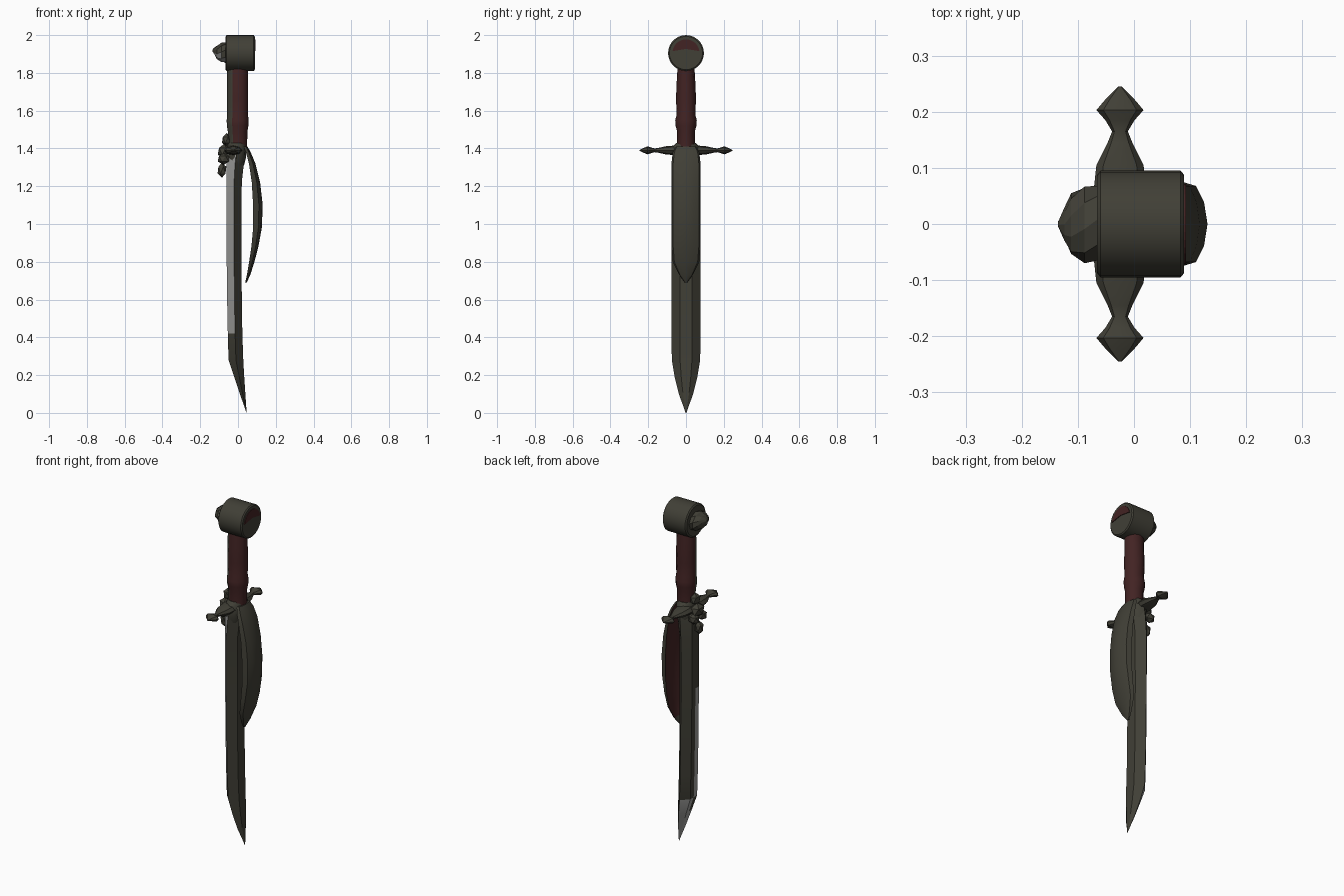
import bpy, bmesh, math

cube = bpy.data.objects.get("Cube")
if cube:
    bpy.data.objects.remove(cube, do_unlink=True)


def material(name, rgb, rough=0.7):
    m = bpy.data.materials.new(name)
    m.use_nodes = True
    m.diffuse_color = (*rgb, 1)
    node = m.node_tree.nodes["Principled BSDF"]
    node.inputs["Base Color"].default_value = (*rgb, 1)
    node.inputs["Roughness"].default_value = rough
    return m


OLIVE = material("dark olive metal", (0.052, 0.050, 0.037))
RED = material("dark red leather", (0.055, 0.017, 0.017))
STEEL = material("bright steel", (0.34, 0.34, 0.33))


def finish(name, bm, mats, rule=None, angle=35):
    """Turn a bmesh into an object, colouring faces by an optional rule."""
    bmesh.ops.recalc_face_normals(bm, faces=bm.faces[:])
    bm.normal_update()
    if rule:
        for f in bm.faces:
            f.material_index = int(rule(f.calc_center_median(), f.normal))
    me = bpy.data.meshes.new(name)
    bm.to_mesh(me)
    bm.free()
    ob = bpy.data.objects.new(name, me)
    bpy.context.collection.objects.link(ob)
    for m in mats:
        me.materials.append(m)
    if angle:
        bpy.ops.object.select_all(action='DESELECT')
        ob.select_set(True)
        bpy.context.view_layer.objects.active = ob
        bpy.ops.object.shade_smooth_by_angle(angle=math.radians(angle))
    return ob


def loft(name, rings, mats, rule=None, angle=35):
    """Skin a list of equal-length rings and cap both ends."""
    bm = bmesh.new()
    loops = [[bm.verts.new(p) for p in r] for r in rings]
    n = len(loops[0])
    for a, b in zip(loops, loops[1:]):
        for i in range(n):
            j = (i + 1) % n
            bm.faces.new((a[i], a[j], b[j], b[i]))
    bm.faces.new(loops[0])
    bm.faces.new(loops[-1])
    return finish(name, bm, mats, rule, angle)


def circle(n, start=0.0):
    return [(math.cos(start + math.tau * i / n), math.sin(start + math.tau * i / n))
            for i in range(n)]


# Blade: bevelled section with a flat on each side, sweeping to the point
def blade_ring(z, back, front, w):
    mid, flat = (back + front) / 2, 0.42 * w
    return [(back, 0, z), (back, -flat, z), (mid, -w, z), (front, -flat, z),
            (front, flat, z), (mid, w, z), (back, flat, z)]


def blade_colour(c, n):
    if n.x > -0.2:
        return False
    if c.z < 0.28:
        return c.y > -0.012
    if n.y < -0.3:
        return c.z > 0.42
    return abs(n.y) < 0.3 and c.y < 0 and c.z < 0.92


blade = [(1.40, -.055, .04, .070), (1.31, -.062, .030, .076), (1.22, -.062, .020, .077),
         (.92, -.061, .018, .077), (.62, -.058, .020, .077), (.42, -.054, .023, .077),
         (.28, -.050, .028, .075), (.19, -.020, .033, .060), (.10, .010, .039, .038),
         (.04, .031, .043, .016), (0, .044, .046, .002)]
loft("blade", [blade_ring(*b) for b in blade], [OLIVE, STEEL], blade_colour, 25)


# Curved hand plate: hollow leaf, red on the inside
def plate_ring(z, inner, outer, w):
    d = outer - inner
    return [(outer, 0, z), (outer - .12 * d, .5 * w, z), (outer - .4 * d, .88 * w, z),
            (inner, w, z), (inner + .3 * d, .55 * w, z), (inner + .4 * d, 0, z),
            (inner + .3 * d, -.55 * w, z), (inner, -w, z),
            (outer - .4 * d, -.88 * w, z), (outer - .12 * d, -.5 * w, z)]


plate = [(1.41, .030, .050, .055), (1.38, .042, .067, .070), (1.32, .058, .092, .077),
         (1.22, .073, .117, .077), (1.10, .080, .131, .077), (.98, .080, .126, .077),
         (.88, .071, .108, .077), (.80, .059, .087, .070), (.73, .047, .065, .036),
         (.69, .038, .046, .006)]
loft("hand_plate", [plate_ring(*p) for p in plate], [OLIVE, RED],
     lambda c, n: n.x < -0.5 and c.z > 0.72)

# Cross guard: one arm profile mirrored along y
arm = [(.245, .003, .003), (.222, .026, .014), (.203, .042, .021), (.185, .026, .015),
       (.165, .014, .010), (.145, .022, .013), (.105, .042, .022), (.05, .048, .026)]
profile = arm + [(-y, a, b) for y, a, b in reversed(arm)]
loft("cross_guard", [[(-.025 + a * u, y, 1.39 + b * v) for u, v in circle(8)]
                     for y, a, b in profile], [OLIVE])

# Collar joining blade, guard and plate
collar = [(1.31, .040, .060), (1.35, .050, .072), (1.41, .052, .070), (1.43, .046, .050)]
loft("collar", [[(-.008 + a * u, b * v, z) for u, v in circle(12)]
                for z, a, b in collar], [OLIVE])

# Rough carved ornament on the back of the guard
bumps = [("ornament_centre", (-.073, 0, 1.385), (.038, .050, .040)),
         ("ornament_crest", (-.060, 0, 1.445), (.028, .036, .036)),
         ("ornament_chin", (-.085, 0, 1.285), (.026, .026, .040))]
for side, s in (("left", 1), ("right", -1)):
    bumps.append(("ornament_cheek_" + side, (-.075, s * .035, 1.345), (.036, .026, .032)))
for name, at, size in bumps:
    bm = bmesh.new()
    bmesh.ops.create_icosphere(bm, subdivisions=1, radius=1)
    bmesh.ops.scale(bm, vec=size, verts=bm.verts)
    bmesh.ops.translate(bm, vec=at, verts=bm.verts)
    finish(name, bm, [OLIVE], angle=0)

# Grip: oval handle with a swell and a metal strip on one side
grip = [(1.41, .050, .047), (1.49, .052, .047), (1.52, .057, .055), (1.55, .058, .057),
        (1.58, .055, .049), (1.66, .056, .053), (1.74, .055, .050), (1.84, .056, .044)]
loft("grip", [[(-.002 + a * u, b * v, z) for u, v in circle(12)] for z, a, b in grip],
     [RED, OLIVE], lambda c, n: n.x < -0.6 and n.y < -0.1, 40)

# Pommel: drum lying along x with softened rims
HUB = 1.905
drum = [(-.066, .087), (-.060, .095), (.083, .095), (.089, .088)]
loft("pommel", [[(x, r * u, HUB + r * v) for u, v in circle(28)] for x, r in drum], [OLIVE])

# Red inlay on the upper part of the pommel end
arc = [math.radians(8 + 164 * i / 14) for i in range(15)]
shape = [(.072 * math.cos(a), .072 * math.sin(a)) for a in arc] + [(0, .022)]
loft("pommel_inlay", [[(x, y, HUB + z) for y, z in shape] for x in (.087, .093)],
     [RED], angle=0)

# Faceted boss on the other pommel end
boss = [(-.060, .068, .056, 0), (-.088, .070, .052, .003), (-.112, .055, .036, .004),
        (-.124, .030, .020, .010), (-.135, .005, .005, .014)]
loft("pommel_boss", [[(x, a * u, HUB + dz + b * v) for u, v in circle(9, .3 * i)]
                     for i, (x, a, b, dz) in enumerate(boss)],
     [OLIVE, STEEL], lambda c, n: n.z < -0.3 and n.y < -0.1, 0)
